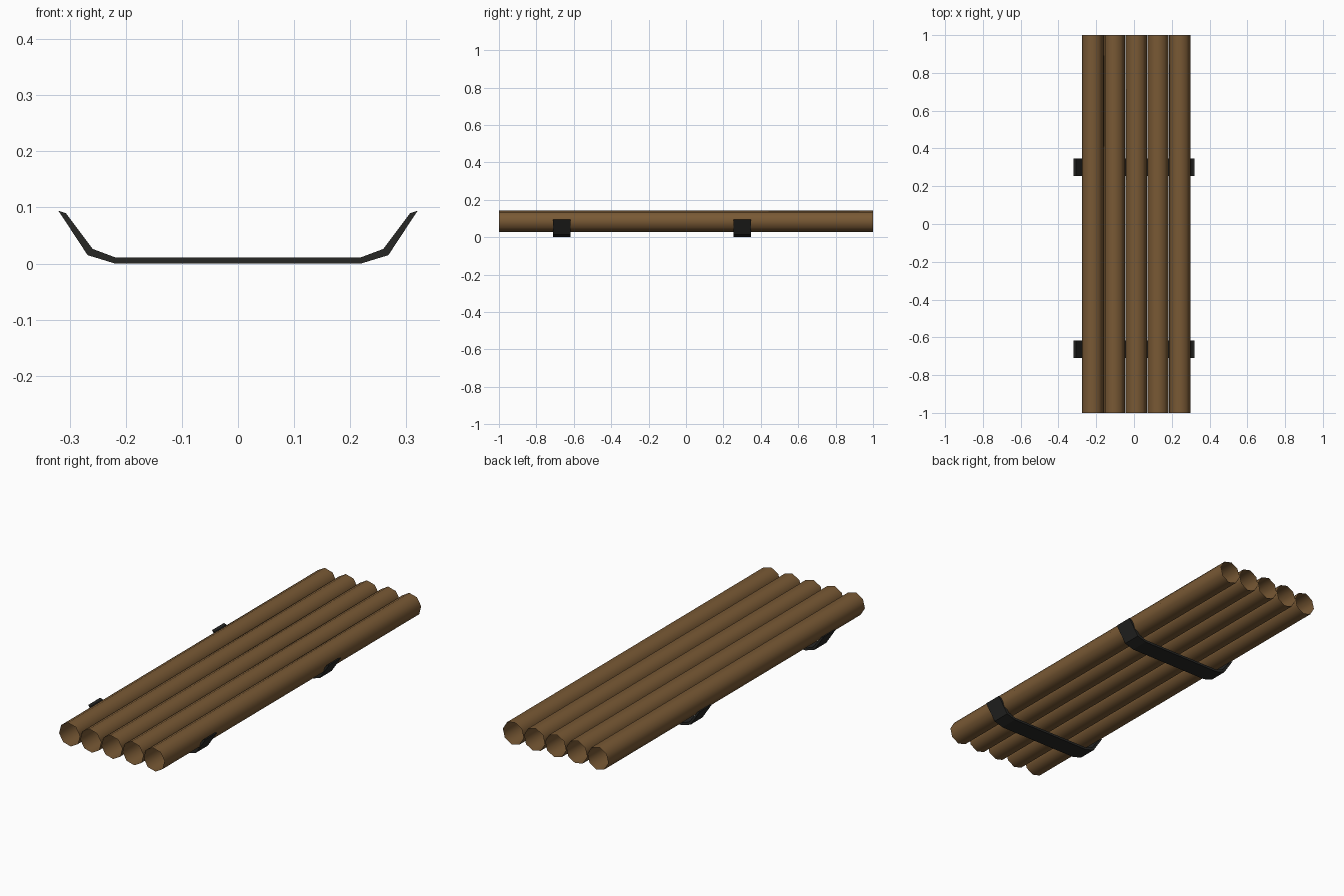
import bpy, bmesh, math

if "Cube" in bpy.data.objects:
    bpy.data.objects.remove(bpy.data.objects["Cube"])


def material(name, color):
    m = bpy.data.materials.new(name)
    m.diffuse_color = (*color, 1)
    m.use_nodes = True
    m.node_tree.nodes["Principled BSDF"].inputs["Base Color"].default_value = m.diffuse_color
    return m


wood = material("wood", (0.19, 0.10, 0.035))
iron = material("dark_metal", (0.02, 0.02, 0.018))


def add_object(name, bm, mat, smooth):
    bmesh.ops.recalc_face_normals(bm, faces=bm.faces)
    for f in bm.faces:
        f.smooth = smooth
    me = bpy.data.meshes.new(name)
    bm.to_mesh(me)
    bm.free()
    me.materials.append(mat)
    ob = bpy.data.objects.new(name, me)
    bpy.context.collection.objects.link(ob)


# Open eight-sided log, slightly rolled about its length
def log(name, x, z=0.085, r=0.0573, roll=math.radians(8)):
    bm = bmesh.new()
    rings = []
    for y in (-1, 1):
        rings.append([bm.verts.new((x + r * math.cos(roll + k * math.pi / 4), y,
                                    z + r * math.sin(roll + k * math.pi / 4)))
                      for k in range(8)])
    a, b = rings
    for k in range(8):
        n = (k + 1) % 8
        bm.faces.new((a[k], b[k], b[n], a[n]))
    add_object(name, bm, wood, True)


# Bent strap: matching outer and inner half profiles, mirrored in x
OUTER = [(0.32, 0.094), (0.268, 0.015), (0.219, 0.0)]
INNER = [(0.307, 0.09), (0.259, 0.026), (0.219, 0.011)]


def strap(name, y, width=0.093):
    mirror = lambda p: p + [(-x, z) for x, z in reversed(p)]
    bm = bmesh.new()
    sections = []
    for (ox, oz), (ix, iz) in zip(mirror(OUTER), mirror(INNER)):
        sections.append([bm.verts.new(c) for c in (
            (ox, y - width / 2, oz), (ox, y + width / 2, oz),
            (ix, y + width / 2, iz), (ix, y - width / 2, iz))])
    for s, t in zip(sections, sections[1:]):
        for k in range(4):
            n = (k + 1) % 4
            bm.faces.new((s[k], s[n], t[n], t[k]))
    bm.faces.new(sections[0])
    bm.faces.new(sections[-1])
    add_object(name, bm, iron, False)


# Row of five logs
for i in range(5):
    log(f"log_{i + 1}", -0.2195 + 0.1155 * i)

# Two straps underneath
strap("front_strap", -0.664)
strap("back_strap", 0.301)
